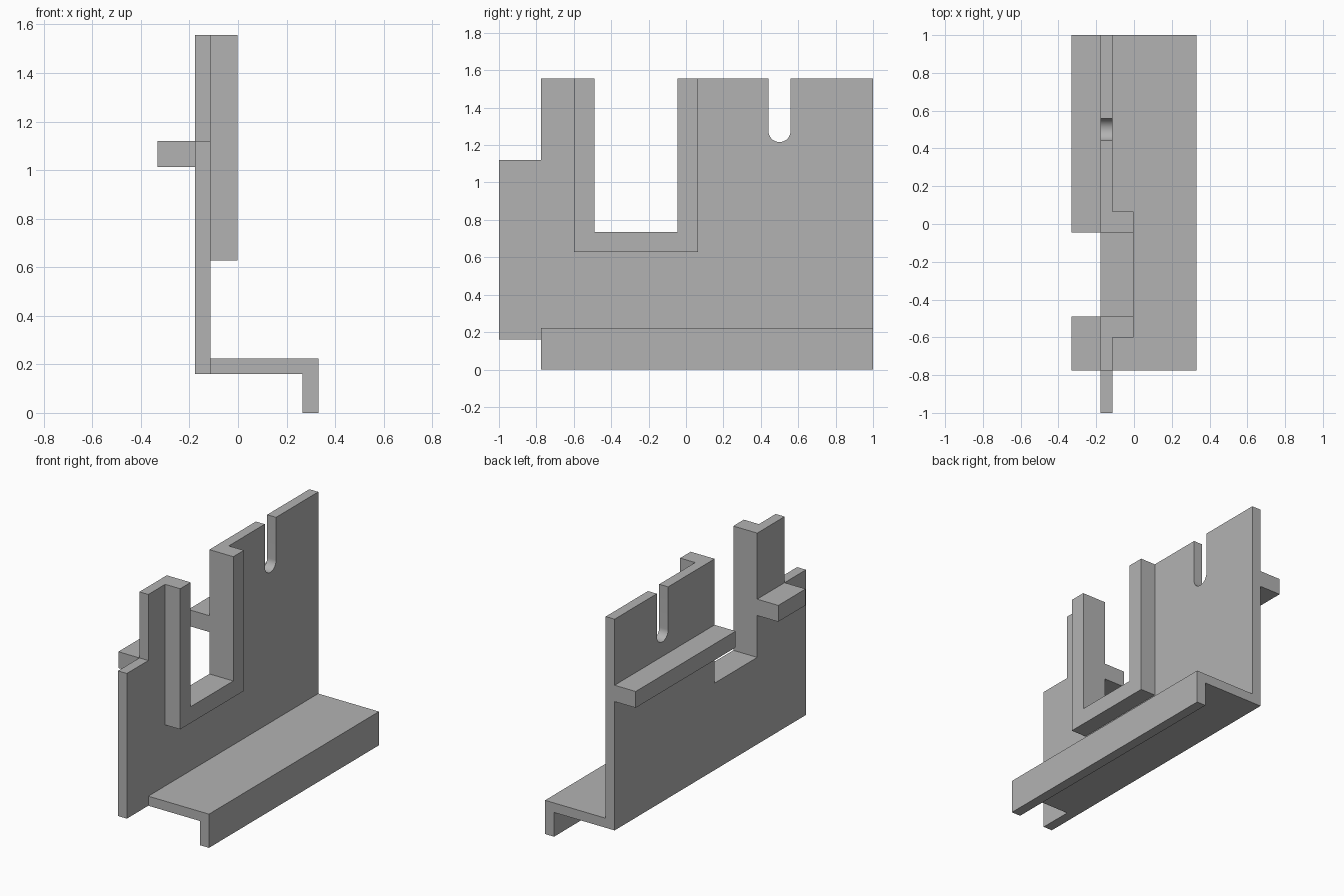
import bpy, bmesh, math

if "Cube" in bpy.data.objects:
    bpy.data.objects.remove(bpy.data.objects["Cube"])

grey = bpy.data.materials.new("plain grey")
grey.diffuse_color = (0.45, 0.45, 0.45, 1)
grey.use_nodes = True
grey.node_tree.nodes["Principled BSDF"].inputs["Base Color"].default_value = grey.diffuse_color


def extrude(name, outline, axis, start, end):
    """Extrude a 2D outline: (y, z) along x, or (x, z) along y."""
    def place(a, b, d):
        return (d, a, b) if axis == "x" else (a, d, b)
    bm = bmesh.new()
    face = bm.faces.new([bm.verts.new(place(a, b, start)) for a, b in outline])
    new = bmesh.ops.extrude_face_region(bm, geom=[face])["geom"]
    shift = place(0, 0, end - start)
    bmesh.ops.translate(bm, vec=shift, verts=[v for v in new if isinstance(v, bmesh.types.BMVert)])
    bmesh.ops.recalc_face_normals(bm, faces=bm.faces)
    mesh = bpy.data.meshes.new(name)
    bm.to_mesh(mesh)
    bm.free()
    mesh.materials.append(grey)
    obj = bpy.data.objects.new(name, mesh)
    bpy.context.collection.objects.link(obj)
    return obj


X_BACK, X_FACE = -0.178, -0.113       # upright plate thickness
TOP, BASE = 1.557, 0.16
Y_STEP, Y_END = -0.776, 1.0
WIN_A, WIN_B, WIN_Z = -0.49, -0.045, 0.735   # open window
SLOT_Y, SLOT_R, SLOT_Z = 0.5, 0.059, 1.275   # round-bottomed slot

# Upright plate with stepped end, window and slot
slot = [(SLOT_Y + SLOT_R * math.cos(t), SLOT_Z - SLOT_R * math.sin(t))
        for t in (math.pi * i / 24 for i in range(25))]
plate = [(-1, BASE), (Y_END, BASE), (Y_END, TOP), (SLOT_Y + SLOT_R, TOP), *slot,
         (SLOT_Y - SLOT_R, TOP), (WIN_B, TOP), (WIN_B, WIN_Z), (WIN_A, WIN_Z),
         (WIN_A, TOP), (Y_STEP, TOP), (Y_STEP, 1.12), (-1, 1.12)]
upright = extrude("upright_plate", plate, "x", X_BACK, X_FACE)
bpy.context.view_layer.objects.active = upright
upright.select_set(True)
bpy.ops.object.shade_smooth_by_angle(angle=math.radians(30))

# U-shaped frame around the window
frame = [(-0.6, TOP), (-0.6, 0.627), (0.065, 0.627), (0.065, TOP),
         (WIN_B, TOP), (WIN_B, WIN_Z), (WIN_A, WIN_Z), (WIN_A, TOP)]
extrude("window_frame", frame, "x", X_FACE, -0.003)

# Foot shelf with its downturned lip
foot = [(X_FACE, BASE), (0.265, BASE), (0.265, 0), (0.331, 0), (0.331, 0.223), (X_FACE, 0.223)]
extrude("foot_shelf", foot, "y", Y_STEP, Y_END)

# Back rail, interrupted by the window
rail = [(-0.332, 1.012), (X_BACK, 1.012), (X_BACK, 1.12), (-0.332, 1.12)]
extrude("short_rail", rail, "y", Y_STEP, WIN_A)
extrude("long_rail", rail, "y", WIN_B, Y_END)
